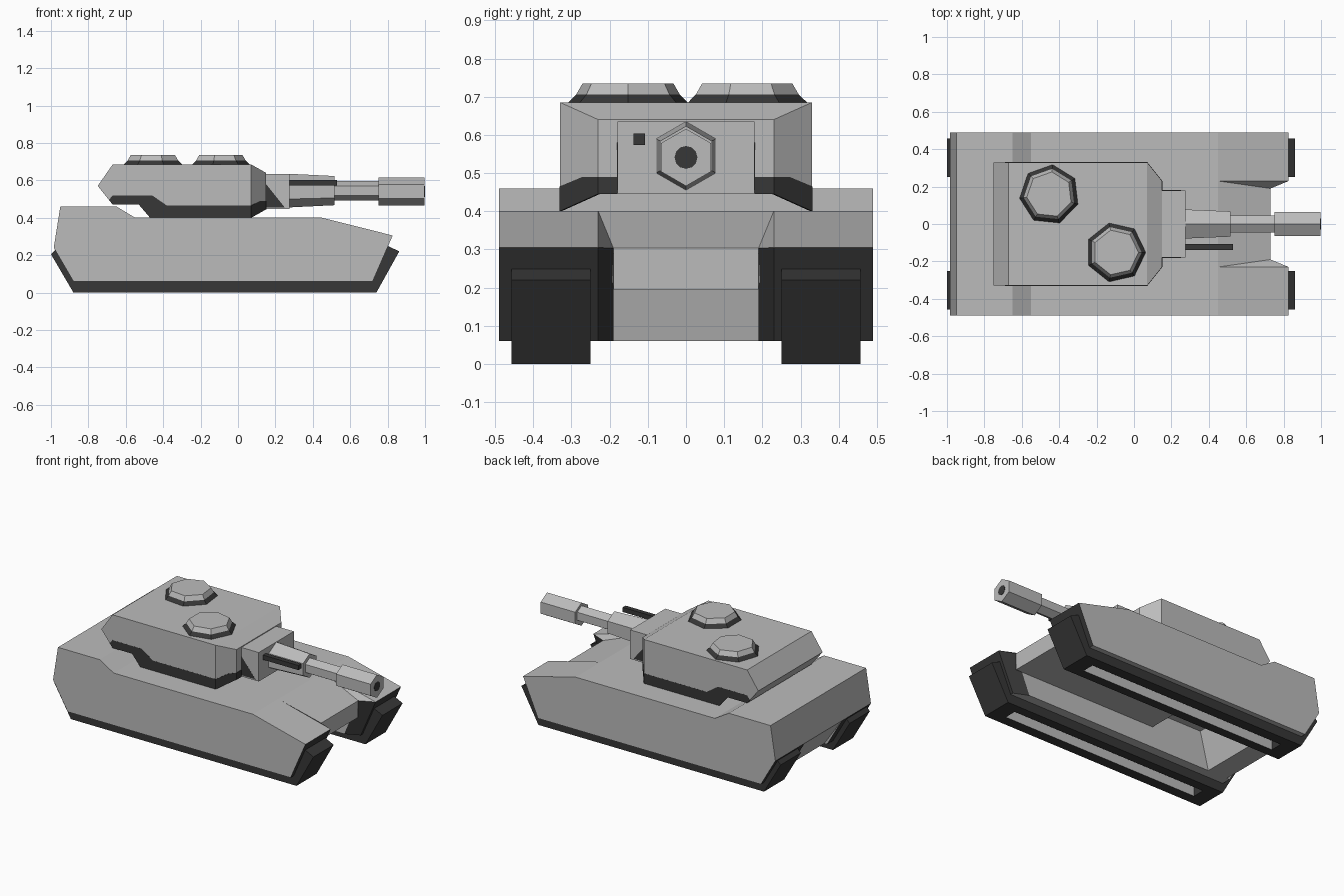
import bpy, bmesh, math

cube = bpy.data.objects.get("Cube")
if cube:
    bpy.data.objects.remove(cube, do_unlink=True)


def material(name, rgb):
    m = bpy.data.materials.new(name)
    m.use_nodes = True
    m.diffuse_color = (*rgb, 1)
    m.node_tree.nodes["Principled BSDF"].inputs["Base Color"].default_value = (*rgb, 1)
    return m


GREY = material("armour grey", (0.50, 0.50, 0.50))
DARK = material("track dark grey", (0.038, 0.038, 0.038))


def build(name, verts, faces, mats=(GREY,), rule=None):
    """Flat-shaded mesh; rule(face) picks a material slot."""
    bm = bmesh.new()
    vs = [bm.verts.new(v) for v in verts]
    for f in faces:
        bm.faces.new([vs[i] for i in f])
    bmesh.ops.recalc_face_normals(bm, faces=bm.faces)
    if rule:
        for f in bm.faces:
            f.material_index = int(rule(f))
    me = bpy.data.meshes.new(name)
    bm.to_mesh(me)
    bm.free()
    for m in mats:
        me.materials.append(m)
    ob = bpy.data.objects.new(name, me)
    bpy.context.collection.objects.link(ob)


def loft(name, rings, mats=(GREY,), rule=None):
    """Closed solid through rings with equal point counts."""
    n = len(rings[0])
    verts = [p for r in rings for p in r]
    faces = [list(range(n)), list(range(len(verts) - n, len(verts)))]
    for k in range(len(rings) - 1):
        for i in range(n):
            j = (i + 1) % n
            faces.append([k * n + i, k * n + j, (k + 1) * n + j, (k + 1) * n + i])
    build(name, verts, faces, mats, rule)


def prism(name, prof, y0, y1, mats=(GREY,), rule=None):
    loft(name, [[(x, y, z) for x, z in prof] for y in (y0, y1)], mats, rule)


def box(name, x0, x1, y0, y1, z0, z1, mat=GREY):
    prism(name, [(x0, z0), (x1, z0), (x1, z1), (x0, z1)], y0, y1, (mat,))


def hexagon(x, r, z=0.545):
    return [(x, r * math.sin(i * math.pi / 3), z + r * math.cos(i * math.pi / 3)) for i in range(6)]


# Hull centre: belly between the pods, raised channel behind it, closed rear
prof = [(0.73, 0.303), (0.45, 0.40), (-0.55, 0.40), (-0.65, 0.46), (-0.95, 0.46),
        (-0.985, 0.24), (-0.86, 0.06), (-0.72, 0.06), (-0.66, 0.30), (-0.34, 0.30),
        (-0.30, 0.195), (0.73, 0.195)]
half = [0.19, 0.23] + [0.19] * 10
loft("hull_centre", [[(x, s * w, z) for (x, z), w in zip(prof, half)] for s in (-1, 1)])

for s, side in ((1, "left"), (-1, "right")):
    # Track pod body, dark on the sloped lower rear
    body = [(0.45, 0.06), (0.45, 0.40), (-0.55, 0.40), (-0.65, 0.46), (-0.95, 0.46),
            (-0.985, 0.24), (-0.88, 0.06)]
    prism(side + "_pod", body, s * 0.19, s * 0.49, (GREY, DARK),
          lambda f: f.normal.x < -0.3 and f.normal.z < -0.2)

    # Pod nose, dark front and dark angled inner cheek
    v = [(0.45, 0.23, 0.40), (0.827, 0.23, 0.305), (0.72, 0.23, 0.06), (0.63, 0.19, 0.06),
         (0.73, 0.19, 0.303), (0.45, 0.19, 0.06), (0.45, 0.19, 0.30),
         (0.45, 0.49, 0.40), (0.827, 0.49, 0.305), (0.72, 0.49, 0.06), (0.45, 0.49, 0.06)]
    build(side + "_pod_nose", [(x, s * y, z) for x, y, z in v],
          [(0, 1, 8, 7), (1, 2, 9, 8), (1, 2, 3, 4), (4, 3, 5, 6), (0, 1, 4, 6),
           (7, 8, 9, 10), (2, 3, 5, 10, 9), (0, 6, 5, 10, 7)], (GREY, DARK),
          lambda f: f.calc_center_median().x > 0.70)

    # Track: two rails around a middle strip that is open underneath
    track = [(-0.88, 0.0), (0.74, 0.0), (0.862, 0.22), (0.80, 0.25), (-0.965, 0.24), (-1.0, 0.205)]
    slot = [(-0.88, 0.0), (-0.78, 0.0), (-0.78, 0.06), (0.64, 0.06), (0.64, 0.0)] + track[1:]
    prism(side + "_track_inner_rail", track, s * 0.25, s * 0.31, (DARK, GREY),
          lambda f: f.normal.y * s > 0.9)
    prism(side + "_track_outer_rail", track, s * 0.39, s * 0.457, (DARK, GREY),
          lambda f: f.normal.y * s < -0.9)
    prism(side + "_track_middle", slot, s * 0.31, s * 0.39, (DARK, GREY),
          lambda f: f.normal.z < -0.9 and f.calc_center_median().z > 0.03)

# Turret: slab with a tapered front
side_prof = [(-0.75, 0.57), (-0.67, 0.685), (0.07, 0.685), (0.07, 0.447),
             (-0.50, 0.447), (-0.53, 0.47), (-0.67, 0.47)]
prism("turret", side_prof, -0.33, 0.33)
loft("turret_front", [
    [(0.07, -0.33, 0.447), (0.07, 0.33, 0.447), (0.07, 0.33, 0.685), (0.07, -0.33, 0.685)],
    [(0.15, -0.23, 0.447), (0.15, 0.23, 0.447), (0.15, 0.23, 0.64), (0.15, -0.23, 0.64)]])

# Dark skirt plates hanging below the turret's lower edge
skirt = [(-0.67, 0.47), (-0.69, 0.495), (-0.67, 0.52), (-0.46, 0.52), (-0.38, 0.465),
         (0.07, 0.465), (0.07, 0.40), (-0.47, 0.40), (-0.53, 0.47)]
for s, side in ((1, "left"), (-1, "right")):
    prism(side + "_skirt", skirt, s * 0.324, s * 0.3305, (DARK,))
    cheek = [(0.07, 0.33, 0.40), (0.15, 0.23, 0.445), (0.15, 0.23, 0.49),
             (0.118, 0.27, 0.49), (0.07, 0.33, 0.465)]
    loft(side + "_skirt_cheek", [[(x + d, s * (y + d), z) for x, y, z in cheek]
                                 for d in (-0.004, 0.001)], (DARK,))
    box(side + "_skirt_front", 0.148, 0.152, s * 0.18, s * 0.23, 0.445, 0.49, DARK)
    prism(side + "_mantlet_patch", [(0.15, 0.58), (0.15, 0.455), (0.25, 0.455)],
          s * 0.178, s * 0.1805, (DARK,))

# Gun: mantlet, stepped hexagonal barrel, bore and side gun
box("mantlet", 0.14, 0.275, -0.18, 0.18, 0.447, 0.635)
loft("barrel_base", [hexagon(0.27, 0.09), hexagon(0.515, 0.078)])
loft("barrel_middle", [hexagon(0.51, 0.052), hexagon(0.76, 0.052)])
loft("barrel_tip", [hexagon(0.75, 0.075, 0.541), hexagon(0.998, 0.075, 0.541)])
loft("bore", [[(x, 0.03 * math.cos(i * math.pi / 6), 0.541 + 0.03 * math.sin(i * math.pi / 6))
               for i in range(12)] for x in (0.995, 1.0)], (DARK,))
box("side_gun", 0.27, 0.53, -0.138, -0.108, 0.573, 0.603, DARK)

# Seven-sided roof hatches with dark lower rims
for name, cx, cy, phase in (("rear_hatch", -0.452, 0.157, 84), ("front_hatch", -0.098, -0.152, 0)):
    rings = [[(cx + r * math.cos(math.radians(phase) + i * math.tau / 7),
               cy + r * math.sin(math.radians(phase) + i * math.tau / 7), z) for i in range(7)]
             for r, z in ((0.163, 0.683), (0.139, 0.706), (0.122, 0.735))]
    loft(name, rings, (GREY, DARK), lambda f: f.calc_center_median().z < 0.70)
